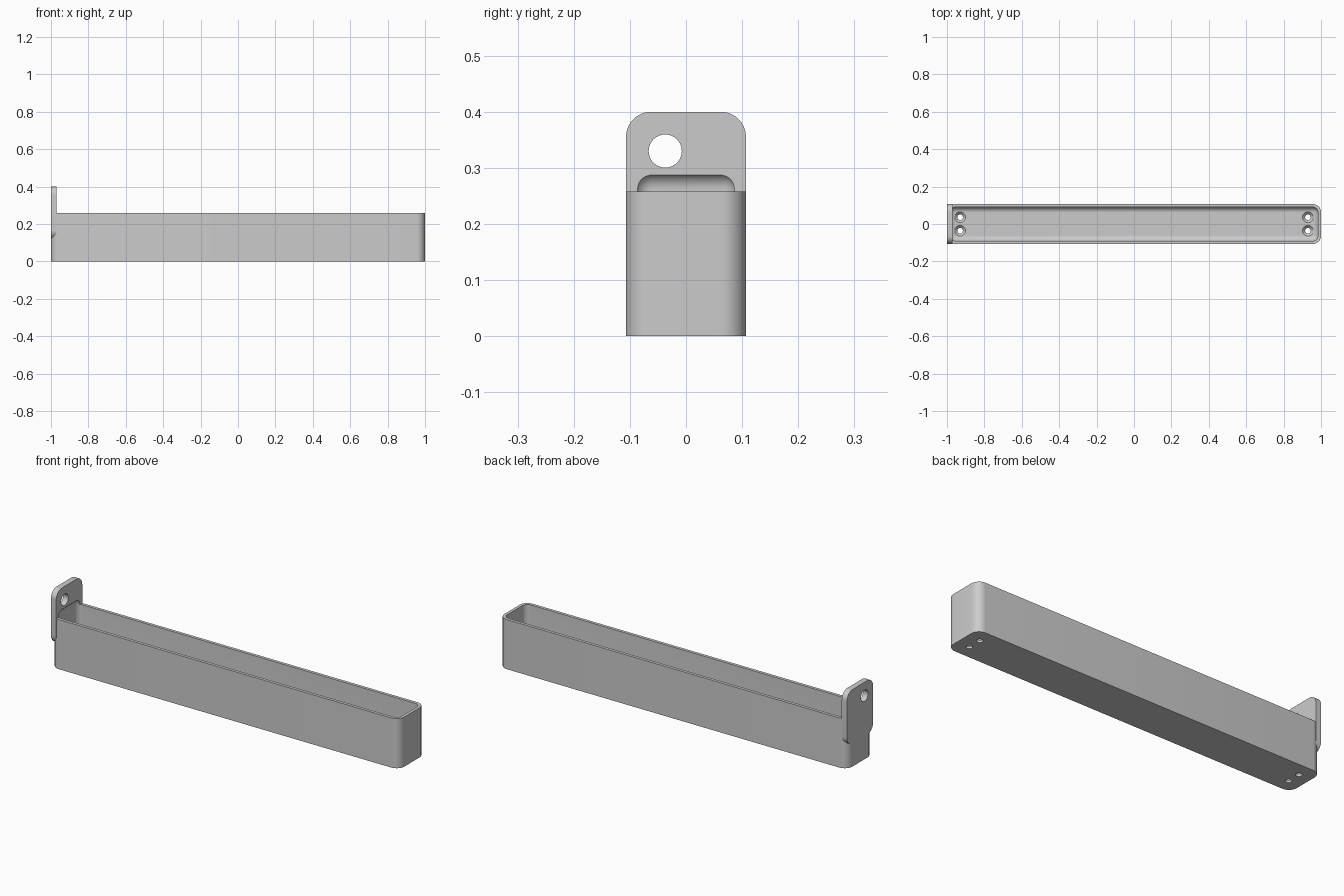
import bpy, bmesh
from mathutils import Vector, Matrix

old = bpy.data.objects.get("Cube")
if old:
    bpy.data.objects.remove(old, do_unlink=True)

WIDTH = 0.107      # half width of the tray
RIM = 0.258        # rim height
WALL = 0.016
RADIUS = 0.045     # outer corner radius
FLOOR = 0.025

grey = bpy.data.materials.new("light grey plastic")
grey.use_nodes = True
colour = (0.6, 0.6, 0.6, 1)
grey.diffuse_color = colour
grey.node_tree.nodes["Principled BSDF"].inputs["Base Color"].default_value = colour


def finish(bm, name):
    bmesh.ops.recalc_face_normals(bm, faces=bm.faces)
    mesh = bpy.data.meshes.new(name)
    bm.to_mesh(mesh)
    bm.free()
    mesh.materials.append(grey)
    obj = bpy.data.objects.new(name, mesh)
    bpy.context.collection.objects.link(obj)
    return obj


def rounded_box(name, low, high, radius, axis=None):
    """Box with rounded edges: those along one axis, or all of them."""
    low, high = Vector(low), Vector(high)
    bm = bmesh.new()
    bmesh.ops.create_cube(bm, size=1)
    for v in bm.verts:
        v.co = (low + high) / 2 + v.co * (high - low)
    edges = [e for e in bm.edges if axis is None
             or abs((e.verts[0].co - e.verts[1].co)[axis]) > 1e-4]
    bmesh.ops.bevel(bm, geom=edges, offset=radius, offset_type='OFFSET',
                    segments=10, profile=0.5, affect='EDGES')
    return finish(bm, name)


def cone(name, centre, r_low, r_high, depth, axis='Z'):
    bm = bmesh.new()
    turn = Matrix.Rotation(1.5707963, 4, 'Y') if axis == 'X' else Matrix()
    bmesh.ops.create_cone(bm, cap_ends=True, segments=40, radius1=r_low,
                          radius2=r_high, depth=depth,
                          matrix=Matrix.Translation(centre) @ turn)
    return finish(bm, name)


def combine(target, other, operation):
    mod = target.modifiers.new(operation.lower(), 'BOOLEAN')
    mod.operation = operation
    mod.solver = 'EXACT'
    mod.object = other
    bpy.context.view_layer.objects.active = target
    bpy.ops.object.modifier_apply(modifier=mod.name)
    bpy.data.objects.remove(other, do_unlink=True)


# Tray body with the hanging plate joined to its right end
tray = rounded_box("tray_with_hanging_plate", (-1, -WIDTH, 0),
                   (1, WIDTH, RIM), RADIUS, axis=2)
plate = rounded_box("hanging_plate", (-1, -WIDTH, 0.12),
                    (-0.97, WIDTH, 0.4), RADIUS, axis=0)
combine(tray, plate, 'UNION')

# Rounded cavity, which also hollows the foot of the plate
inner = WIDTH - WALL
cavity = rounded_box("cavity_cutter", (WALL - 1, -inner, FLOOR),
                     (1 - WALL, inner, 0.292), 0.03)
combine(tray, cavity, 'DIFFERENCE')

# Hanging hole
combine(tray, cone("hanging_hole_cutter", (-0.985, -0.037, 0.33),
                   0.0295, 0.0295, 0.1, 'X'), 'DIFFERENCE')

# Countersunk screw holes in the floor
for x in (-0.93, 0.93):
    for y in (-0.036, 0.036):
        combine(tray, cone("screw_hole_cutter", (x, y, 0), 0.015, 0.015, 0.2),
                'DIFFERENCE')
        combine(tray, cone("countersink_cutter", (x, y, FLOOR - 0.005),
                           0.015, 0.033, 0.018), 'DIFFERENCE')

bpy.ops.object.select_all(action='DESELECT')
tray.select_set(True)
bpy.context.view_layer.objects.active = tray
bpy.ops.object.shade_smooth_by_angle(angle=0.5)
